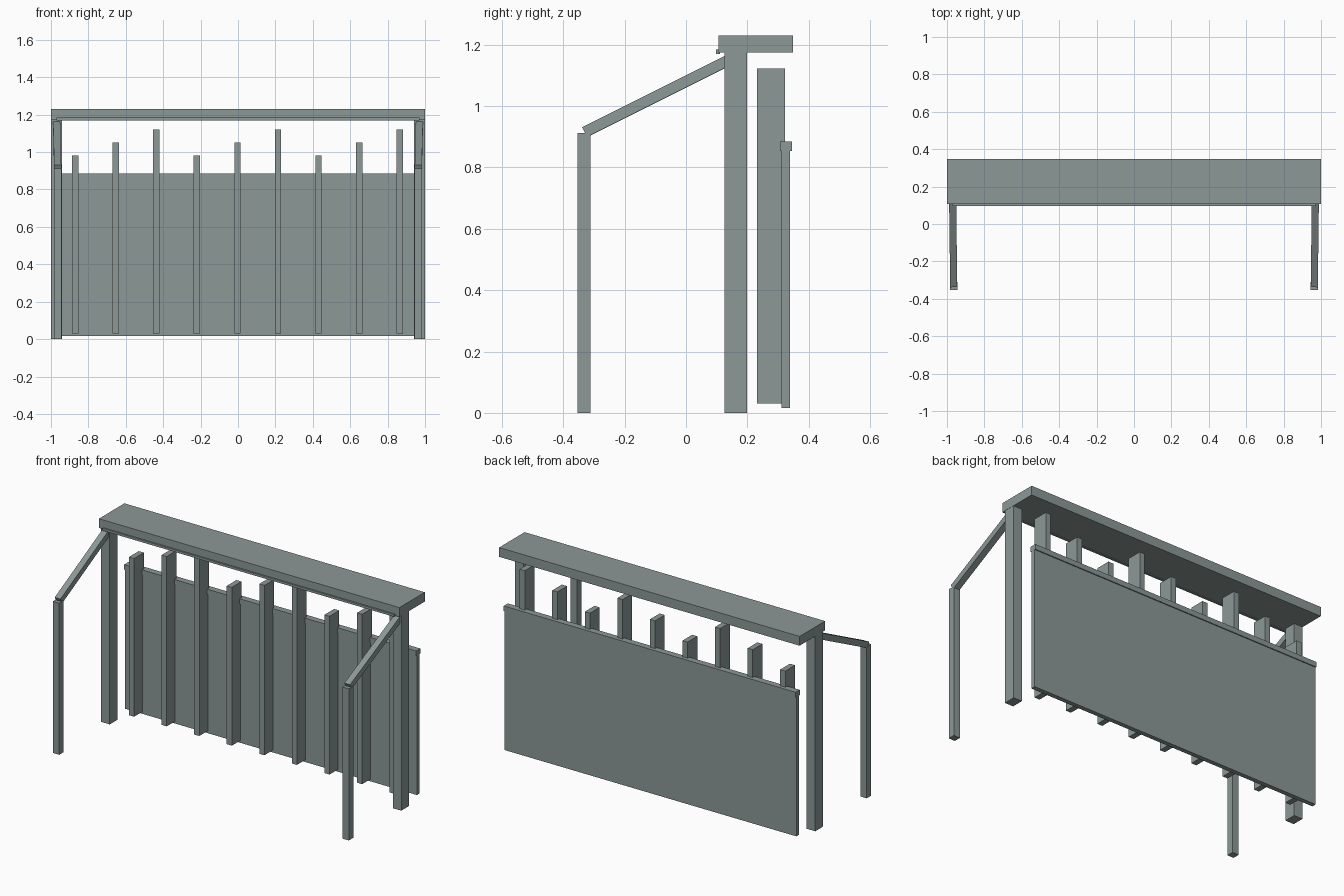
import bpy
from mathutils import Vector

cube = bpy.data.objects.get("Cube")
if cube:
    bpy.data.objects.remove(cube, do_unlink=True)

# Single painted-metal colour
COLOR = (0.262, 0.314, 0.309, 1.0)
mat = bpy.data.materials.new("grey_green")
mat.use_nodes = True
mat.diffuse_color = COLOR
mat.node_tree.nodes["Principled BSDF"].inputs["Base Color"].default_value = COLOR


def box(name, xs, ys, zs):
    """Axis-aligned box between the given limits."""
    bpy.ops.mesh.primitive_cube_add(size=1)
    ob = bpy.context.object
    ob.name = name
    limits = (xs, ys, zs)
    ob.location = [(a + b) / 2 for a, b in limits]
    ob.scale = [b - a for a, b in limits]
    ob.data.materials.append(mat)
    return ob


def bar(name, start, end, width, depth):
    """Rectangular bar running between two points."""
    start, end = Vector(start), Vector(end)
    ob = box(name, (-width / 2, width / 2), (-depth / 2, depth / 2), (0, (end - start).length))
    ob.location = (start + end) / 2
    ob.rotation_euler = (end - start).to_track_quat('Z', 'Y').to_euler()
    return ob


# Roof slab with a thin trim along its front lower edge
box("roof_beam", (-1, 1), (0.106, 0.348), (1.174, 1.23))
box("front_trim", (-0.97, 0.97), (0.097, 0.11), (1.17, 1.184))

# Posts and sloping braces, one set on each side
for side, s in (("left", 1), ("right", -1)):
    box(f"main_post_{side}", sorted((s * 0.942, s * 0.999)), (0.126, 0.198), (0, 1.18))
    box(f"front_post_{side}", sorted((s * 0.943, s * 0.985)), (-0.353, -0.311), (0, 0.912))
    bar(f"brace_{side}", (s * 0.964, -0.33, 0.915), (s * 0.97, 0.16, 1.16), 0.038, 0.036)

# Back panel with its cap rail
box("back_panel", (-0.972, 0.972), (0.312, 0.339), (0.016, 0.86))
box("panel_cap", (-0.972, 0.972), (0.306, 0.345), (0.854, 0.885))

# Upright fins in three repeating heights
for i in range(9):
    x = (i - 4) * 0.2168 - 0.003
    top = 0.982 + 0.07 * (i % 3)
    box(f"fin_{i + 1}", (x - 0.017, x + 0.017), (0.231, 0.323), (0.03, top))
